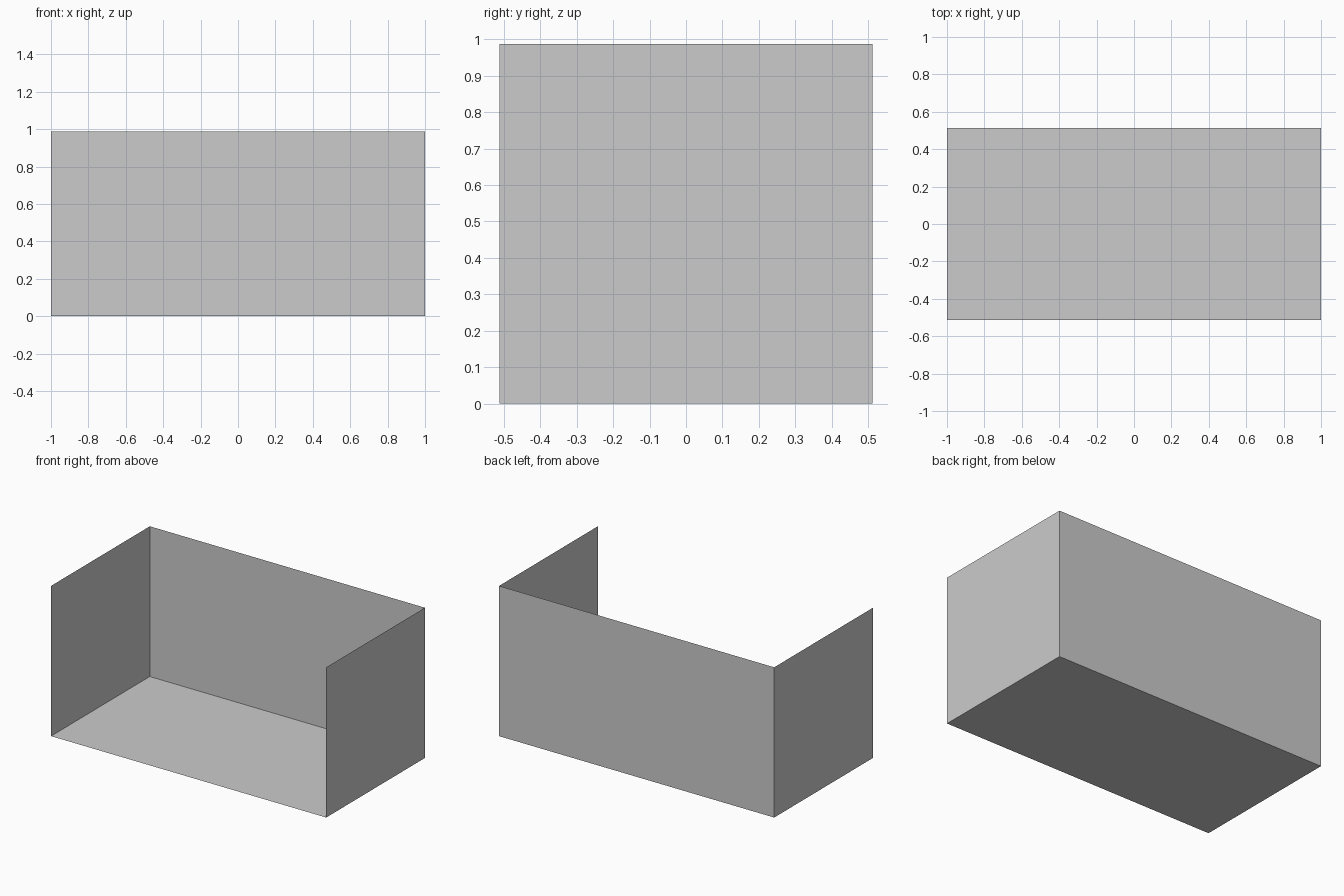
import bpy, bmesh
from mathutils import Matrix

if "Cube" in bpy.data.objects:
    bpy.data.objects.remove(bpy.data.objects["Cube"])

WIDTH, DEPTH, HEIGHT = 2.0, 1.025, 0.987

# Sheet-thin tray: a box with its top and front faces removed
bm = bmesh.new()
bmesh.ops.create_cube(bm, size=1.0, matrix=Matrix.Translation((0, 0, HEIGHT / 2))
                      @ Matrix.Diagonal((WIDTH, DEPTH, HEIGHT, 1)))
bm.normal_update()
open_sides = [f for f in bm.faces if f.normal.z > 0.9 or f.normal.y < -0.9]
bmesh.ops.delete(bm, geom=open_sides, context='FACES')

mesh = bpy.data.meshes.new("open_box")
bm.to_mesh(mesh)
bm.free()
bpy.context.collection.objects.link(bpy.data.objects.new("open_box", mesh))
